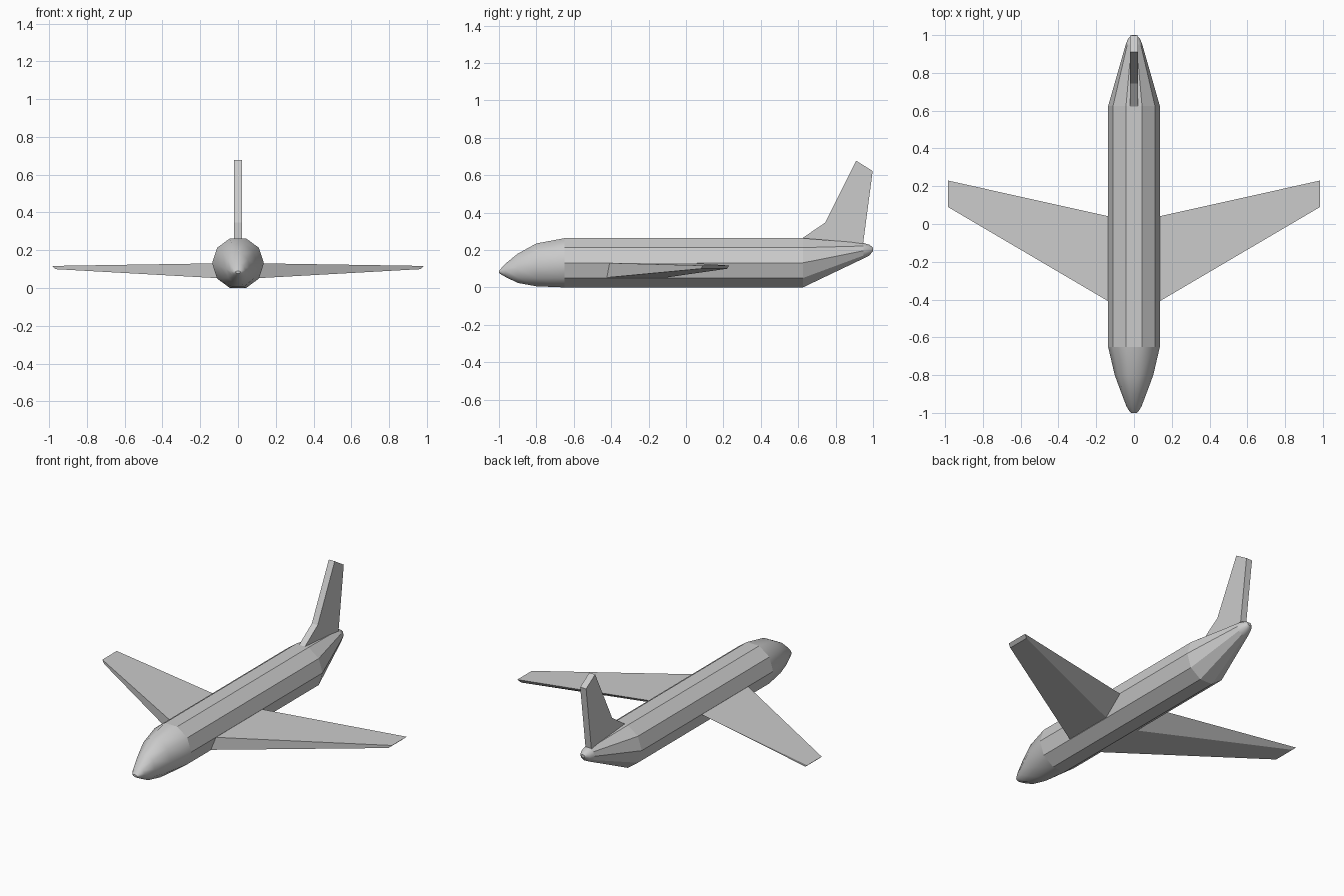
import bpy, bmesh
from math import sin, cos, pi

if "Cube" in bpy.data.objects:
    bpy.data.objects.remove(bpy.data.objects["Cube"])

SIDES = 10


def finish(name, bm, smooth=False):
    bmesh.ops.recalc_face_normals(bm, faces=bm.faces)
    for f in bm.faces:
        f.smooth = smooth and len(f.verts) == 4
    me = bpy.data.meshes.new(name)
    bm.to_mesh(me)
    bm.free()
    ob = bpy.data.objects.new(name, me)
    bpy.context.collection.objects.link(ob)
    return ob


def loft(name, rings, smooth=False, cap_end=False):
    """Ten-sided tube through rings of (y, bottom z, top z, half width)."""
    bm = bmesh.new()
    loops = []
    for y, lo, hi, w in rings:
        mid, rz = (lo + hi) / 2, (hi - lo) / 2 / sin(2 * pi / 5)
        loops.append([bm.verts.new((w * cos(2 * pi * i / SIDES), y,
                                    mid + rz * sin(2 * pi * i / SIDES)))
                      for i in range(SIDES)])
    for a, b in zip(loops, loops[1:]):
        for i in range(SIDES):
            j = (i + 1) % SIDES
            bm.faces.new((a[i], a[j], b[j], b[i]))
    if cap_end:
        bm.faces.new(loops[-1])
    return finish(name, bm, smooth)


def prism(name, a, b):
    """Solid between two matching outlines."""
    bm = bmesh.new()
    va = [bm.verts.new(p) for p in a]
    vb = [bm.verts.new(p) for p in b]
    bm.faces.new(va)
    bm.faces.new(vb)
    n = len(a)
    for i in range(n):
        j = (i + 1) % n
        bm.faces.new((va[i], va[j], vb[j], vb[i]))
    return finish(name, bm)


# Faceted cabin tube
loft("fuselage", [(-0.65, 0, 0.263, 0.137), (0.625, 0, 0.263, 0.137)])

# Rounded drooping nose
loft("nose", [(-0.65, 0, 0.263, 0.137), (-0.80, 0.006, 0.235, 0.102),
              (-0.90, 0.024, 0.18, 0.065), (-0.965, 0.056, 0.127, 0.04),
              (-0.99, 0.07, 0.1, 0.025), (-1.0, 0.078, 0.09, 0.014)],
     smooth=True, cap_end=True)

# Upswept tail cone and its small rounded tip
tail_end = (0.95, 0.155, 0.237, 0.044)
loft("tail_cone", [(0.625, 0, 0.263, 0.137), tail_end])
loft("tail_tip", [tail_end, (0.98, 0.17, 0.228, 0.032),
                  (1.0, 0.195, 0.213, 0.013)], smooth=True, cap_end=True)

# Swept tapering wings, roots buried in the cabin
for side, s in (("right", 1), ("left", -1)):
    root = [(0.10, -0.43, 0.052), (0.10, -0.43, 0.131),
            (0.10, 0.033, 0.131), (0.10, -0.113, 0.052)]
    tip = [(0.966, 0.08, 0.10), (0.985, 0.09, 0.117),
           (0.985, 0.23, 0.117), (0.966, 0.22, 0.10)]
    prism(side + "_wing", [(s * x, y, z) for x, y, z in root],
          [(s * x, y, z) for x, y, z in tip])

# Upright fin with a fillet at its front
fin = [(0.62, 0.262), (0.745, 0.347), (0.91, 0.677), (0.998, 0.622),
       (0.945, 0.22), (0.64, 0.24)]
prism("tail_fin", [(-0.02, y, z) for y, z in fin],
      [(0.02, y, z) for y, z in fin])
